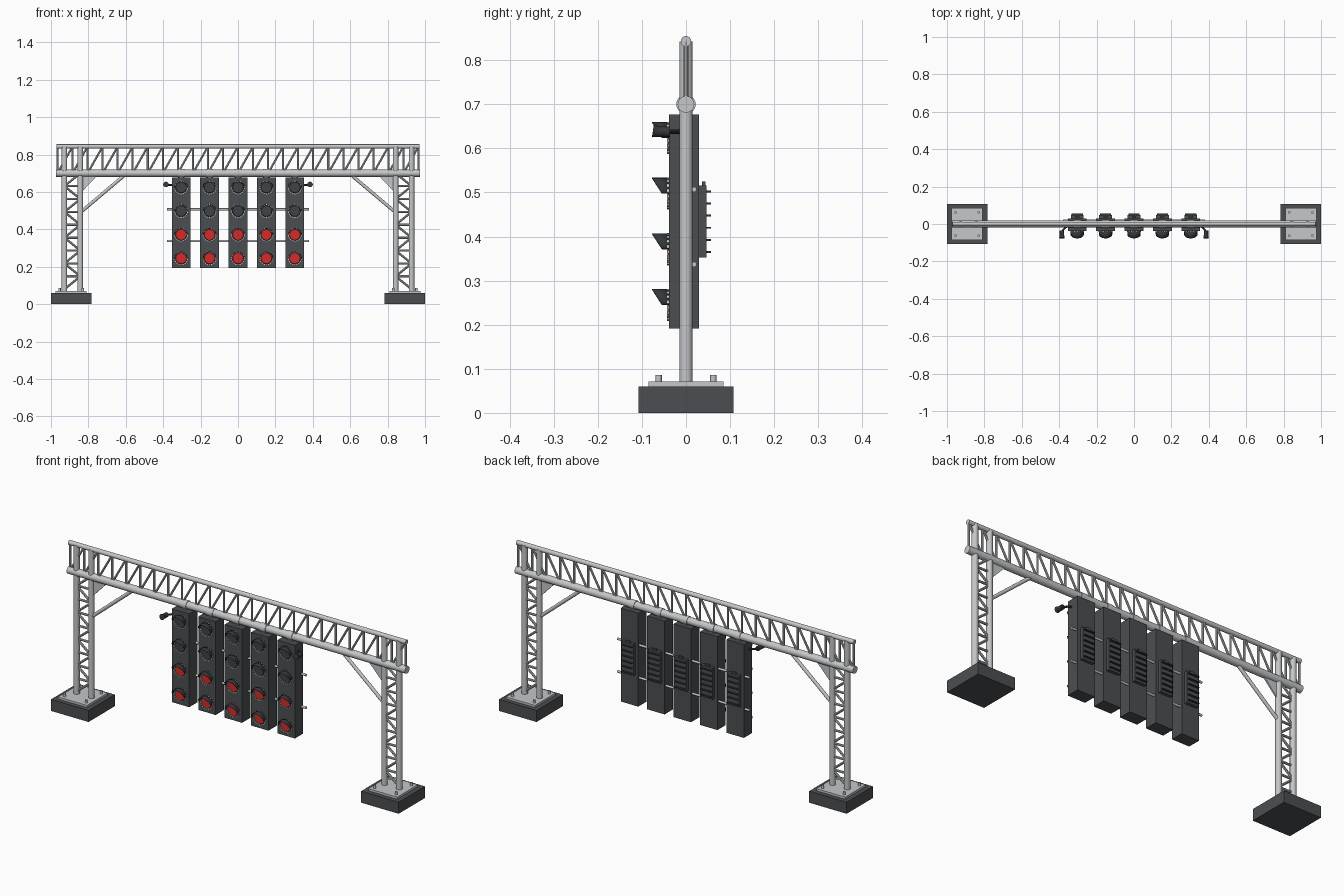
import bpy, bmesh, math
from mathutils import Vector, Matrix

cube = bpy.data.objects.get("Cube")
if cube:
    bpy.data.objects.remove(cube)


def material(name, rgb):
    m = bpy.data.materials.new(name)
    m.use_nodes = True
    m.diffuse_color = (*rgb, 1)
    b = next(n for n in m.node_tree.nodes if n.type == 'BSDF_PRINCIPLED')
    b.inputs["Base Color"].default_value = (*rgb, 1)
    return m


STEEL = material("galvanised steel", (0.56, 0.57, 0.58))
DARK = material("dark housing", (0.07, 0.078, 0.084))
BLACK = material("dark trim", (0.035, 0.038, 0.042))
GLASS = material("unlit lens", (0.05, 0.055, 0.06))
RED = material("red lens", (0.65, 0.025, 0.025))


def tube(bm, p, q, r, r2=None, seg=12):
    """Closed round bar from p to q."""
    p, q = Vector(p), Vector(q)
    d = q - p
    mat = Matrix.Translation((p + q) / 2) @ d.to_track_quat('Z', 'Y').to_matrix().to_4x4()
    bmesh.ops.create_cone(bm, cap_ends=True, segments=seg, radius1=r,
                          radius2=r if r2 is None else r2, depth=d.length, matrix=mat)


def box(bm, lo, hi, turn=None):
    """Axis aligned box, optionally turned by a matrix."""
    lo, hi = Vector(lo), Vector(hi)
    mat = Matrix.Translation((lo + hi) / 2) @ Matrix.Diagonal((*(hi - lo), 1))
    bmesh.ops.create_cube(bm, size=1, matrix=turn @ mat if turn else mat)


def finish(name, bm, mat, smooth=False):
    me = bpy.data.meshes.new(name)
    bmesh.ops.recalc_face_normals(bm, faces=bm.faces)
    bm.to_mesh(me)
    bm.free()
    me.materials.append(mat)
    ob = bpy.data.objects.new(name, me)
    bpy.context.collection.objects.link(ob)
    if smooth:
        bpy.ops.object.select_all(action='DESELECT')
        ob.select_set(True)
        bpy.context.view_layer.objects.active = ob
        bpy.ops.object.shade_smooth_by_angle(angle=math.radians(40))
    return ob


LOW, TOP = 0.70, 0.843      # chord heights
INNER, OUTER = 0.843, 0.928  # leg pipe positions

# Beam chords
bm = bmesh.new()
tube(bm, (-0.973, 0, LOW), (0.973, 0, LOW), 0.019, seg=20)
tube(bm, (-0.97, 0, TOP), (0.97, 0, TOP), 0.012, seg=16)
finish("beam_chords", bm, STEEL, True)

# Beam web: uprights and diagonals
bm = bmesh.new()
bays = 24
step = 1.93 / bays
for i in range(bays + 1):
    x = -0.965 + i * step
    tube(bm, (x, 0, LOW), (x, 0, TOP), 0.0055, seg=8)
    if i < bays:
        tube(bm, (x, 0, LOW), (x + step, 0, TOP), 0.0055, seg=8)
finish("beam_web", bm, STEEL, True)

# Supports at both ends
for side, s in (("right", -1), ("left", 1)):
    mid = s * 0.892
    bm = bmesh.new()
    box(bm, (mid - 0.108, -0.108, 0), (mid + 0.108, 0.108, 0.06))
    finish(side + "_footing", bm, DARK)

    bm = bmesh.new()
    box(bm, (mid - 0.083, -0.085, 0.06), (mid + 0.083, 0.085, 0.071))
    finish(side + "_base_plate", bm, STEEL)

    bm = bmesh.new()
    for dx in (-0.062, 0.062):
        for y in (-0.062, 0.062):
            tube(bm, (mid + dx, y, 0.07), (mid + dx, y, 0.086), 0.007, seg=10)
    finish(side + "_anchor_bolts", bm, STEEL, True)

    bm = bmesh.new()
    for x in (INNER, OUTER):
        tube(bm, (s * x, 0, 0.07), (s * x, 0, TOP), 0.015, seg=16)
    tube(bm, (s * INNER, 0, 0.49), (s * 0.6, 0, 0.695), 0.009)
    finish(side + "_leg_pipes_and_brace", bm, STEEL, True)

    bm = bmesh.new()
    rungs = 9
    rise = (LOW - 0.08) / rungs
    for i in range(rungs):
        z = 0.08 + i * rise
        a, b = (INNER, OUTER) if i % 2 else (OUTER, INNER)
        tube(bm, (s * a, 0, z), (s * b, 0, z + rise), 0.006, seg=8)
        tube(bm, (s * a, 0, z + rise), (s * b, 0, z + rise), 0.006, seg=8)
    finish(side + "_leg_lattice", bm, STEEL, True)

    # Triangular gusset under the beam
    bm = bmesh.new()
    tri = [bm.verts.new((s * x, -0.004, z)) for x, z in ((0.835, 0.69), (0.75, 0.69), (0.835, 0.60))]
    face = bm.faces.new(tri)
    ext = bmesh.ops.extrude_face_region(bm, geom=[face])
    bmesh.ops.translate(bm, vec=(0, 0.008, 0),
                        verts=[v for v in ext["geom"] if isinstance(v, bmesh.types.BMVert)])
    finish(side + "_gusset", bm, STEEL)

    # Small detector on an arm beside the outer head
    bm = bmesh.new()
    tube(bm, (s * 0.385, -0.036, 0.638), (s * 0.385, -0.066, 0.638), 0.012, seg=16)
    tube(bm, (s * 0.385, -0.062, 0.638), (s * 0.385, -0.075, 0.640), 0.012, 0.015, seg=16)
    tube(bm, (s * 0.385, -0.04, 0.638), (s * 0.365, -0.016, 0.638), 0.005, seg=8)
    tube(bm, (s * 0.365, -0.016, 0.638), (s * 0.34, -0.012, 0.638), 0.005, seg=8)
    finish(side + "_detector", bm, BLACK, True)

# Rails tying the heads together
bm = bmesh.new()
for z in (0.507, 0.337):
    tube(bm, (-0.38, 0.018, z), (0.38, 0.018, z), 0.006)
finish("head_rails", bm, STEEL, True)

HEADS = [i * 0.152 for i in range(-2, 3)]
LAMPS = [0.245 + i * 0.1263 for i in range(4)]
FRONT = -0.038

# Clamps holding the heads to the beam
bm = bmesh.new()
for x in HEADS:
    tube(bm, (x - 0.018, 0, LOW), (x + 0.018, 0, LOW), 0.022, seg=20)
    box(bm, (x - 0.012, -0.012, 0.67), (x + 0.012, 0.012, 0.69))
finish("head_clamps", bm, STEEL, True)

# Signal housings, rear cabinets and louvres
for n, x in enumerate(HEADS, 1):
    bm = bmesh.new()
    box(bm, (x - 0.05, FRONT, 0.192), (x + 0.05, 0.03, 0.677))
    finish(f"head_{n}_housing", bm, DARK)

    bm = bmesh.new()
    box(bm, (x - 0.034, 0.03, 0.352), (x + 0.034, 0.047, 0.516))
    box(bm, (x - 0.012, 0.036, 0.516), (x + 0.012, 0.044, 0.525))
    finish(f"head_{n}_rear_cabinet", bm, DARK)

    bm = bmesh.new()
    for i in range(6):
        z = 0.365 + i * 0.0275
        box(bm, (x - 0.03, 0.047, z - 0.002), (x + 0.03, 0.057, z + 0.002))
    finish(f"head_{n}_louvres", bm, BLACK)


def visor(bm, x, z, r=0.035, seg=16):
    """Half-round hood, longest at its crown."""
    back, front = [], []
    for i in range(seg + 1):
        a = math.pi * i / seg
        px, pz = x + r * math.cos(a), z + r * math.sin(a)
        back.append(bm.verts.new((px, FRONT, pz)))
        front.append(bm.verts.new((px, -0.055 - 0.022 * math.sin(a), pz)))
    for i in range(seg):
        bm.faces.new((back[i], back[i + 1], front[i + 1], front[i]))


# Lenses, broken bezel rings and hoods
bezels, hoods, unlit, lit = (bmesh.new() for _ in range(4))
for x in HEADS:
    for k, z in enumerate(LAMPS):
        lens = lit if k < 2 else unlit
        tube(lens, (x, FRONT + 0.002, z), (x, FRONT - 0.004, z), 0.031, 0.028, seg=24)
        visor(hoods, x, z)
        for i in range(18):
            turn = Matrix.Translation((x, 0, z)) @ Matrix.Rotation(math.tau * i / 18, 4, 'Y')
            box(bezels, (-0.0035, FRONT - 0.005, 0.0325), (0.0035, FRONT, 0.0365), turn)
finish("unlit_lenses", unlit, GLASS, True)
finish("red_lenses", lit, RED, True)
finish("lens_bezels", bezels, STEEL)
ob = finish("lamp_hoods", hoods, BLACK, True)
mod = ob.modifiers.new("thickness", 'SOLIDIFY')
mod.thickness = 0.002
mod.offset = 0
